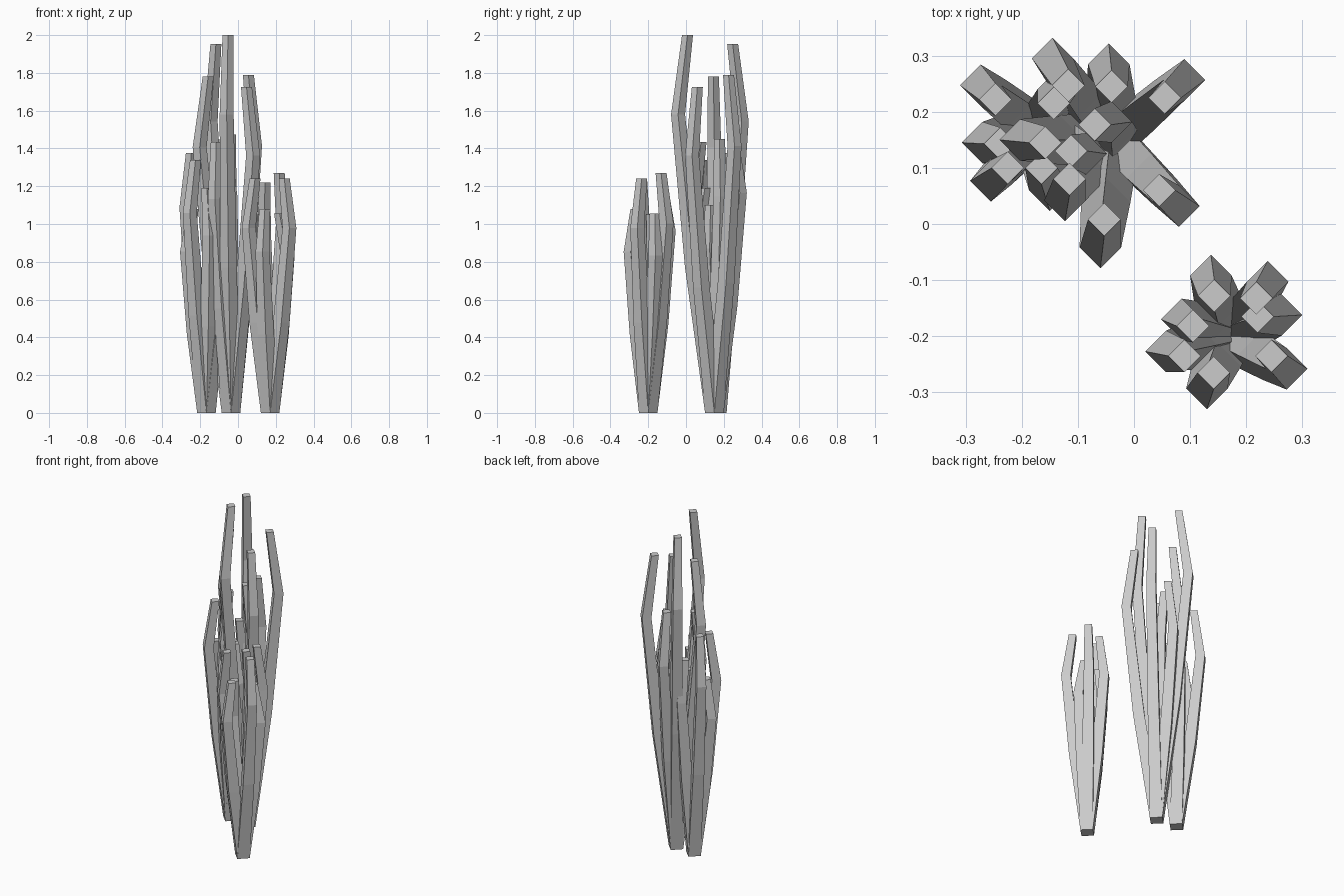
import bpy

# Each cluster: base centre, then stalks as (knee x, knee y, tip x, tip y, height)
CLUSTERS = {
    "tall_cluster": ((-0.037, 0.15), [
        (0.09, 0.257, 0.055, 0.225, 1.79),
        (0.08, 0.032, 0.045, 0.06, 1.725),
        (-0.06, -0.042, -0.053, 0.008, 2.0),
        (-0.145, 0.295, -0.117, 0.247, 1.953),
        (-0.045, 0.285, -0.04, 0.245, 1.475),
        (-0.203, 0.15, -0.158, 0.145, 1.78),
        (-0.04, 0.182, -0.07, 0.177, 1.45),
        (-0.123, 0.042, -0.115, 0.08, 1.435),
    ]),
    "side_cluster": ((-0.167, 0.166), [
        (-0.273, 0.247, -0.247, 0.222, 1.375),
        (-0.27, 0.145, -0.238, 0.143, 1.08),
        (-0.255, 0.077, -0.225, 0.1, 1.34),
        (-0.15, 0.06, -0.165, 0.1, 1.19),
        (-0.135, 0.24, -0.143, 0.215, 1.2),
        (-0.085, 0.125, -0.112, 0.13, 1.1),
    ]),
    "short_cluster": ((0.17, -0.2), [
        (0.238, -0.103, 0.218, -0.132, 1.27),
        (0.263, -0.162, 0.22, -0.165, 1.055),
        (0.272, -0.258, 0.245, -0.235, 1.24),
        (0.13, -0.293, 0.142, -0.265, 1.08),
        (0.057, -0.227, 0.09, -0.235, 1.24),
        (0.085, -0.17, 0.105, -0.182, 1.05),
        (0.137, -0.092, 0.143, -0.128, 1.22),
    ]),
}


def stalk(name, base, kx, ky, tx, ty, h):
    """Four-sided stalk: shared foot, swelling middle, outer knee, inward tip."""
    bx, by = base
    f = 0.58
    rings = [
        (bx, by, 0.0, 0.049),
        (bx + (kx - bx) * f, by + (ky - by) * f, 0.385 * h, 0.044),
        (kx, ky, 0.79 * h, 0.037),
        (tx, ty, h, 0.029),
    ]
    verts = []
    for x, y, z, r in rings:
        verts += [(x + r, y, z), (x, y + r, z), (x - r, y, z), (x, y - r, z)]
    faces = [(3, 2, 1, 0), (12, 13, 14, 15)]
    for i in range(0, 12, 4):
        for j in range(4):
            k = (j + 1) % 4
            faces.append((i + j, i + k, i + k + 4, i + j + 4))
    mesh = bpy.data.meshes.new(name)
    mesh.from_pydata(verts, [], faces)
    mesh.update()
    bpy.context.collection.objects.link(bpy.data.objects.new(name, mesh))


# Build every stalk of the three clusters
for cname, (base, stalks) in CLUSTERS.items():
    for n, s in enumerate(stalks, 1):
        stalk(f"{cname}_stalk_{n}", base, *s)
